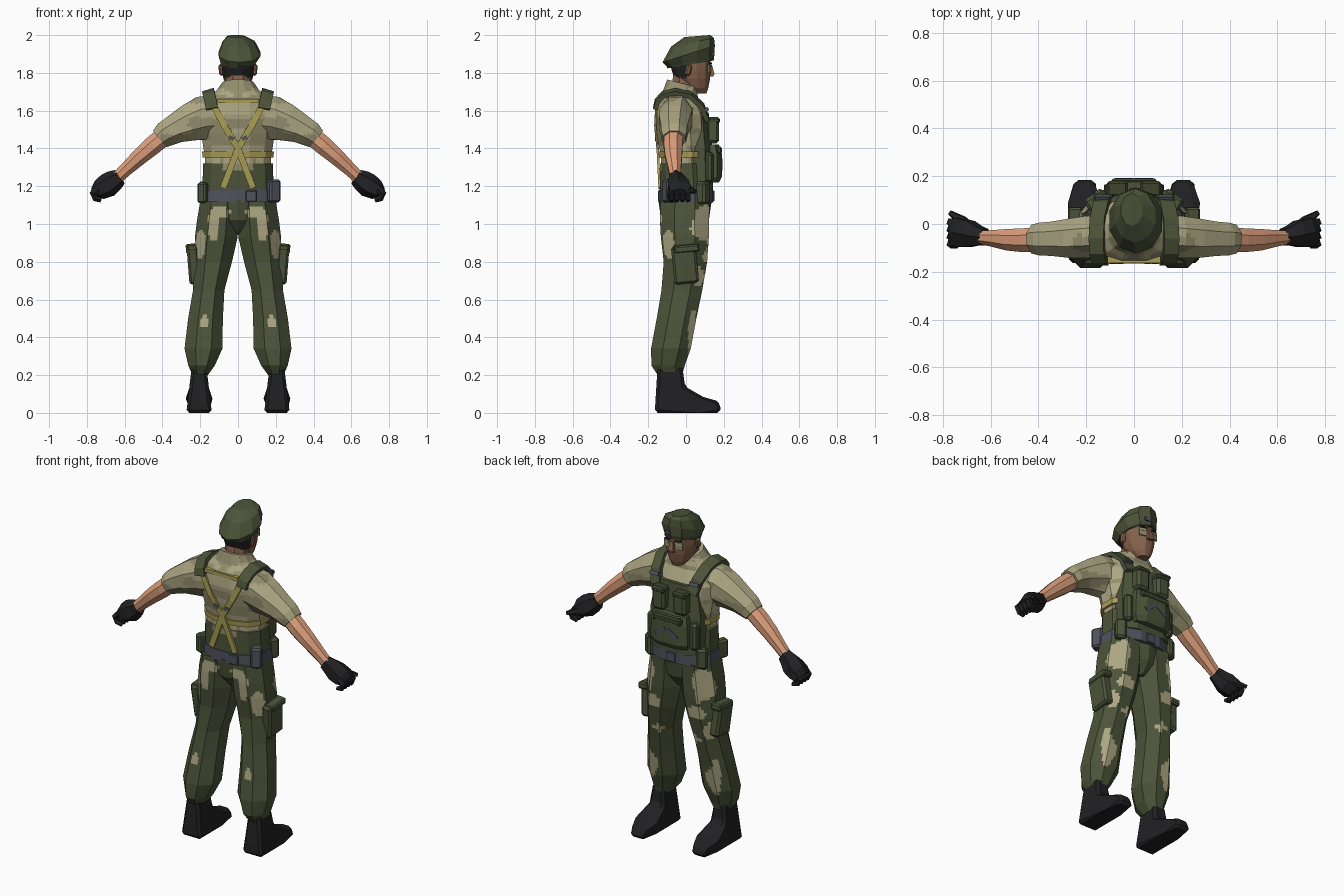
import bpy, bmesh, math
from mathutils import Vector, Matrix, noise


def material(name, r, g, b):
    m = bpy.data.materials.new(name)
    lin = [((v / 255 + 0.055) / 1.055) ** 2.4 for v in (r, g, b)]
    m.diffuse_color = (*lin, 1)
    return m


GREEN = material("olive_green", 76, 83, 57)
DARK = material("dark_green", 62, 69, 46)
KHAKI = material("khaki", 172, 166, 130)
DRAB = material("drab_khaki", 146, 141, 108)
SKIN = material("arm_skin", 220, 158, 123)
FACE = material("face_skin", 134, 97, 76)
BLACK = material("black", 33, 33, 35)
SLATE = material("slate_grey", 80, 82, 92)
YELLOW = material("webbing_yellow", 170, 158, 84)
PALE = material("pale_grey", 170, 175, 165)


def finish(name, bm, mat, mirror=False, mat2=None, rule=None, cuts=0, bevel=0):
    """Turn a bmesh into an object; rule(face centre) picks the second colour."""
    if cuts:
        bmesh.ops.subdivide_edges(bm, edges=bm.edges[:], cuts=cuts, use_grid_fill=True)
    bmesh.ops.recalc_face_normals(bm, faces=bm.faces[:])
    if rule:
        for f in bm.faces:
            f.material_index = int(bool(rule(f.calc_center_median())))
    me = bpy.data.meshes.new(name)
    bm.to_mesh(me)
    bm.free()
    ob = bpy.data.objects.new(name, me)
    bpy.context.collection.objects.link(ob)
    me.materials.append(mat)
    if mat2:
        me.materials.append(mat2)
    if bevel:
        b = ob.modifiers.new("bevel", 'BEVEL')
        b.width, b.segments = bevel, 1
    if mirror:
        ob.modifiers.new("mirror", 'MIRROR').use_mirror_merge = False
    return ob


def loft(name, rings, mat, t=None, side=(1, 0, 0), n=8, e=1.0, **kw):
    """Skin over rings (x, y, z, ru, rv[, slope]) set across the path, or across fixed t."""
    bm = bmesh.new()
    pts = [Vector(r[:3]) for r in rings]
    loops = []
    for i, r in enumerate(rings):
        d = Vector(t) if t else pts[min(i + 1, len(pts) - 1)] - pts[max(i - 1, 0)]
        d.normalize()
        u = Vector(side)
        u = (u - d * u.dot(d)).normalized()
        v = d.cross(u)
        loop = []
        for k in range(n):
            a = (k + 0.5) * 2 * math.pi / n
            c, s = (w / math.cos(math.pi / n) for w in (math.cos(a), math.sin(a)))
            c, s = (math.copysign(abs(w) ** e, w) for w in (c, s))
            off = u * (c * r[3]) + v * (s * r[4])
            if len(r) > 5:
                off += d * (r[5] * s * r[4])
            loop.append(bm.verts.new(pts[i] + off))
        loops.append(loop)
    for a, b in zip(loops, loops[1:]):
        for k in range(n):
            bm.faces.new((a[k], a[(k + 1) % n], b[(k + 1) % n], b[k]))
    bm.faces.new(loops[0])
    bm.faces.new(loops[-1])
    return finish(name, bm, mat, **kw)


def box(name, c, size, mat, rot=(0, 0, 0), bevel=0.008, **kw):
    bm = bmesh.new()
    bmesh.ops.create_cube(bm, size=1)
    R = Matrix.Rotation(rot[2], 4, 'Z') @ Matrix.Rotation(rot[1], 4, 'Y') @ Matrix.Rotation(rot[0], 4, 'X')
    bm.transform(Matrix.Translation(c) @ R @ Matrix.Diagonal((*size, 1)))
    return finish(name, bm, mat, bevel=bevel, **kw)


UP = (0, 0, 1)

# Boots: side profile, narrowed upwards and at heel and toe
bm = bmesh.new()
prof = [(-.165, 0), (-.162, .06), (-.15, .25), (-.02, .25), (-.005, .14), (.09, .085),
        (.16, .065), (.185, .04), (.182, 0), (.07, 0)]
sides = []
for s in (-1, 1):
    sides.append([bm.verts.new((.206 + s * (.068 - .12 * z - (.022 if y > .15 else 0)), y, z)) for y, z in prof])
for k in range(len(prof)):
    j = (k + 1) % len(prof)
    bm.faces.new((sides[0][k], sides[0][j], sides[1][j], sides[1][k]))
for sd in sides:
    bm.faces.new(sd)
finish("boot", bm, BLACK, mirror=True, bevel=.016)

# Trousers with camouflage patches (x, y, z and radii)
PATCHES = [(.13, -.12, 1.0, .03, .06, .1), (.09, -.13, 1.065, .05, .06, .025),
           (.19, -.07, .90, .035, .07, .08), (.18, -.15, .48, .022, .06, .035),
           (.18, .09, 1.0, .05, .09, .11), (.15, .12, .83, .06, .05, .04),
           (.12, .11, .66, .06, .05, .025), (.23, .035, .42, .06, .03, .12),
           (.21, .07, .72, .04, .04, .05)]


def camo(c):
    w = noise.noise(Vector((abs(c.x), c.y, c.z)) * 14) * 0.6
    return any(((abs(c.x) - p[0]) / p[3]) ** 2 + ((c.y - p[1]) / p[4]) ** 2
               + ((c.z - p[2]) / p[5]) ** 2 < 1 + w for p in PATCHES)


loft("trouser_leg", [(.2, -.085, .20, .04, .065), (.193, -.095, .25, .07, .088), (.183, -.08, .34, .1, .105),
                     (.172, -.05, .5, .092, .105), (.155, -.022, .65, .083, .108), (.132, -.003, .8, .1, .115),
                     (.115, -.006, .93, .113, .127), (.107, -.008, 1.02, .11, .13), (.1, -.005, 1.12, .1, .13)],
     GREEN, t=UP, n=8, mirror=True, mat2=KHAKI, rule=camo, cuts=6)
loft("trouser_seat", [(0, 0, .95, .05, .07), (0, -.005, 1.02, .15, .12), (0, -.005, 1.13, .19, .135)],
     GREEN, t=UP, n=10, mat2=KHAKI, rule=camo, cuts=5)
box("cargo_pocket", (.235, -.005, .785), (.06, .13, .2), GREEN, (.1, .08, 0), .012, mirror=True)
box("pocket_flap", (.245, .003, .87), (.062, .135, .04), GREEN, (.1, .08, 0), mirror=True)


# Shirt with drab bands
def bands(c):
    return noise.noise(Vector((abs(c.x) * 5, c.y * 5, c.z * 17))) > 0.12


loft("shirt_body", [(0, 0, 1.12, .18, .13), (0, -.005, 1.2, .178, .125), (0, -.01, 1.35, .175, .122),
                    (0, -.02, 1.48, .195, .135), (0, -.03, 1.58, .205, .135), (0, -.045, 1.66, .17, .11),
                    (0, -.032, 1.705, .115, .09), (0, -.02, 1.745, .082, .08, -.25)],
     KHAKI, t=UP, n=12, e=.85, mat2=DRAB, rule=bands, cuts=3)
loft("sleeve", [(.12, -.05, 1.57, .085, .115), (.19, -.055, 1.56, .088, .115), (.26, -.06, 1.535, .082, .098),
                (.33, -.062, 1.505, .072, .078), (.385, -.063, 1.475, .068, .068), (.415, -.063, 1.45, .06, .056)],
     KHAKI, side=(0, 1, 0), mirror=True, mat2=DRAB, rule=bands, cuts=3)

# Forearms and gloves
loft("forearm", [(.38, -.065, 1.475, .05, .05), (.45, -.068, 1.417, .05, .05), (.52, -.066, 1.357, .045, .044),
                 (.59, -.06, 1.292, .034, .036), (.65, -.055, 1.235, .027, .032)], SKIN, side=(0, 1, 0), mirror=True)
loft("glove_palm", [(.625, -.055, 1.25, .034, .038), (.655, -.05, 1.23, .04, .05), (.69, -.042, 1.205, .055, .056),
                    (.735, -.035, 1.18, .06, .046), (.768, -.035, 1.165, .045, .02)],
     BLACK, side=(0, 1, 0), n=6, mirror=True)
for i in range(4):
    y = -.083 + .03 * i
    loft("glove_finger", [(.74, y, 1.185, .016, .018), (.766, y, 1.16, .016, .017), (.755, y + .002, 1.135, .015, .014),
                          (.725, y + .004, 1.125, .011, .01)], BLACK, side=(0, 1, 0), n=5, mirror=True)
loft("glove_thumb", [(.68, -.02, 1.205, .02, .02), (.72, .015, 1.185, .017, .018), (.772, .048, 1.17, .009, .009)],
     BLACK, side=UP, n=5, mirror=True)

# Head: face, hair, nose, ears, eyes and painted cheeks
loft("neck", [(0, -.02, 1.68, .068, .066), (0, .0, 1.8, .062, .065)], FACE, t=UP)
loft("head", [(0, .072, 1.69, .032, .036), (0, .052, 1.72, .058, .066), (0, .033, 1.77, .077, .095),
              (0, .026, 1.82, .085, .104), (0, .025, 1.89, .085, .106)], FACE, t=UP, n=12, e=.95,
     mat2=BLACK, rule=lambda c: c.y < .005 + .25 * max(0, c.z - 1.82) and c.z > 1.765, cuts=3)
loft("nose", [(0, .13, 1.782, .018, .016), (0, .133, 1.797, .017, .017), (0, .125, 1.845, .01, .012)],
     FACE, t=UP, n=4)
box("ear", (.09, .012, 1.815), (.02, .032, .06), FACE, (-.2, .15, .3), mirror=True)
box("cheek_paint", (.042, .124, 1.823), (.042, .008, .045), DRAB, (0, 0, -.25), 0, mirror=True)
box("eye", (.038, .128, 1.835), (.028, .008, .01), PALE, (0, 0, -.25), 0, mirror=True)
box("eyebrow", (.036, .128, 1.851), (.04, .009, .007), BLACK, (0, 0, -.25), 0, mirror=True)

# Beret: tilted rings, with band and badge
loft("beret", [(.0, .024, 1.85, .09, .116, .17), (.008, .014, 1.9, .11, .132, .32),
               (.004, .035, 1.962, .085, .108, .2), (-.01, .06, 1.995, .045, .065, .08)], GREEN, t=UP, n=10)
loft("beret_band", [(0, .024, 1.845, .091, .117, .17), (0, .024, 1.862, .093, .119, .17)], DARK, t=UP, n=10)
box("beret_badge", (.02, .145, 1.9), (.04, .009, .02), SLATE, (0, 0, -.1), 0)

# Vest: lower wrap, front panel, pouches and flaps
loft("vest_wrap", [(0, -.002, 1.17, .19, .135), (0, -.008, 1.32, .184, .13)], GREEN, t=UP, n=12, e=.85,
     mat2=DRAB, rule=lambda c: abs(c.x) < .1 and c.y < 0 and c.z > 1.28 + abs(c.x) * .3, cuts=3)
loft("vest_front", [(0, .06, 1.18, .172, .082), (0, .055, 1.4, .168, .085), (0, .045, 1.59, .135, .075)],
     GREEN, t=UP, n=8, e=.7)
loft("lower_pouch", [(0, .13, 1.22, .11, .045), (0, .135, 1.25, .125, .055), (0, .135, 1.37, .12, .055),
                     (0, .13, 1.42, .11, .045)], GREEN, t=UP, n=8, e=.75)
box("lower_pouch_flap", (0, .16, 1.39), (.19, .06, .04), DARK)
for s in (-1, 1):
    box("pouch_strap", (s * .04, .189, 1.315), (.08, .008, .02), SLATE, (0, s * .6, 0), 0)
box("upper_pouch", (.07, .142, 1.495), (.085, .068, .135), GREEN, bevel=.015, mirror=True)
box("upper_pouch_flap", (.07, .146, 1.548), (.088, .066, .035), DARK, bevel=.01, mirror=True)
box("side_pouch", (.14, .115, 1.3), (.05, .06, .16), GREEN, (0, 0, -.5), .014, mirror=True)

# Shoulder straps
loft("shoulder_strap", [(x, y, z, .032, .012) for x, y, z in
                        ((.12, .113, 1.55), (.138, .085, 1.625), (.152, .02, 1.685), (.156, -.06, 1.7),
                         (.154, -.12, 1.685), (.145, -.153, 1.65), (.138, -.162, 1.61))],
     GREEN, side=(1, 0, -.3), n=4, mirror=True)
box("strap_buckle", (.133, .105, 1.605), (.06, .03, .02), SLATE, (.5, 0, 0), 0, mirror=True)

# Yellow webbing across the back
loft("cross_webbing", [(x, y, z, .017, .006) for x, y, z in ((.13, -.157, 1.63), (.07, -.162, 1.515),
                                                           (0, -.15, 1.4), (-.08, -.14, 1.19))],
     YELLOW, n=4, mirror=True)
loft("chest_webbing", [(0, -.008, 1.352, .188, .135), (0, -.009, 1.384, .19, .137)], YELLOW, t=UP, n=12, e=.85)
box("upper_webbing", (0, -.15, 1.652), (.22, .026, .022), YELLOW, bevel=0)
box("webbing_buckle", (.035, -.16, 1.455), (.03, .01, .02), SLATE, (0, -.5, 0), 0, mirror=True)

# Belt and belt pouches
loft("belt", [(0, 0, 1.115, .2, .142), (0, 0, 1.18, .196, .142)], SLATE, t=UP, n=12, e=.85)
for y in (-.14, .142):
    box("belt_buckle", (.07 if y < 0 else 0, y, 1.148), (.06, .016, .058), SLATE, bevel=.004)
box("radio_pouch", (.185, -.085, 1.175), (.065, .065, .12), SLATE, (0, 0, .5), .01)
box("rear_pouch", (-.18, -.075, 1.165), (.05, .08, .11), GREEN, (0, 0, -.4), .01)
box("front_belt_pouch", (.17, .09, 1.165), (.065, .06, .12), GREEN, (0, 0, -.6), .012, mirror=True)
